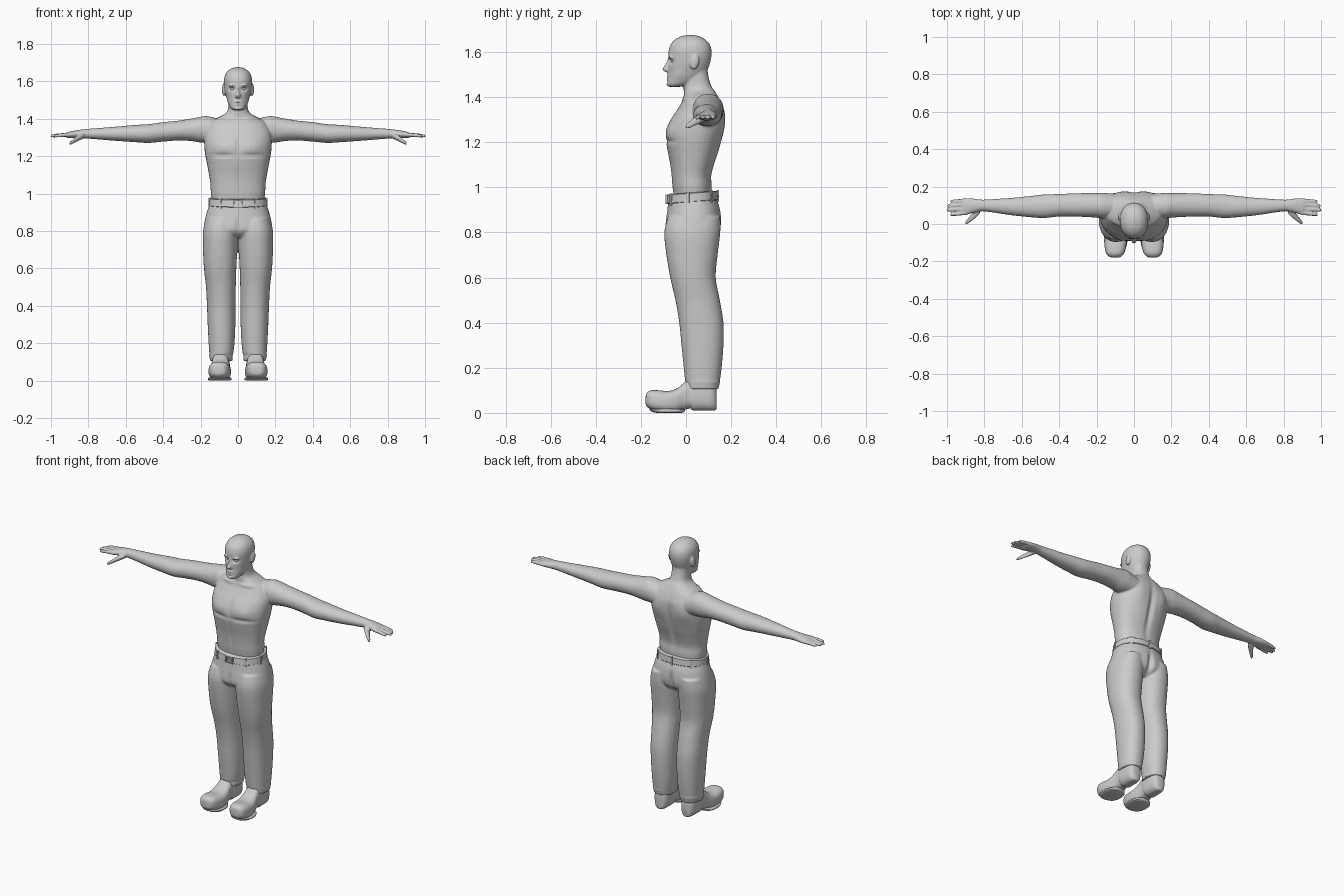
import bpy, bmesh
from math import sin, cos, pi, exp, copysign, atan2
from mathutils import Matrix, Vector


def spline(rows, sub=5):
    out = []
    for i in range(len(rows) - 1):
        p0, p1, p2, p3 = (rows[min(max(i + k, 0), len(rows) - 1)] for k in (-1, 0, 1, 2))
        for s in range(sub):
            t = s / sub
            out.append([b + .5 * t * (c - a + t * (2*a - 5*b + 4*c - d + t * (3*(b - c) + d - a)))
                        for a, b, c, d in zip(p0, p1, p2, p3)])
    return out + [rows[-1]]


def loft(bm, axis, rows, n=2.2, sx=1, seg=40, sub=5):
    """rows: position on axis, then min/max of the other two axes (in xyz order)."""
    rings = []
    for p, a0, a1, b0, b1 in spline(rows, sub):
        ring = []
        for k in range(seg):
            t = 2 * pi * k / seg
            a = (a0 + a1) / 2 + (a1 - a0) / 2 * copysign(abs(cos(t)) ** (2 / n), cos(t))
            b = (b0 + b1) / 2 + (b1 - b0) / 2 * copysign(abs(sin(t)) ** (2 / n), sin(t))
            x, y, z = {'x': (p, a, b), 'y': (a, p, b), 'z': (a, b, p)}[axis]
            ring.append(bm.verts.new((x * sx, y, z)))
        rings.append(ring)
    for r, q in zip(rings, rings[1:]):
        for k in range(seg):
            bm.faces.new((r[k], r[(k+1) % seg], q[(k+1) % seg], q[k]))
    bm.faces.new(rings[0])
    bm.faces.new(rings[-1])


def sym(rows):
    return [(z, -w, w, f, b) for z, w, f, b in rows]


def ball(bm, loc, size, rot=0):
    m = Matrix.Translation(loc) @ Matrix.Rotation(rot, 4, 'X') @ Matrix.Diagonal((*size, 1))
    bmesh.ops.create_uvsphere(bm, u_segments=24, v_segments=16, radius=1, matrix=m)


def box(bm, loc, size, rot=0):
    m = Matrix.Translation(loc) @ Matrix.Rotation(rot, 4, 'Z') @ Matrix.Diagonal((*size, 1))
    bmesh.ops.create_cube(bm, size=1, matrix=m)


def finish(bm, name, voxel=0, smooth=3, dents=()):
    bmesh.ops.recalc_face_normals(bm, faces=bm.faces)
    me = bpy.data.meshes.new(name)
    bm.to_mesh(me)
    bm.free()
    ob = bpy.data.objects.new(name, me)
    bpy.context.collection.objects.link(ob)
    if voxel:  # fuse the overlapping volumes into one surface
        r = ob.modifiers.new("fuse", 'REMESH')
        r.mode, r.voxel_size = 'VOXEL', voxel
        s = ob.modifiers.new("soften", 'SMOOTH')
        s.factor, s.iterations = .5, smooth
        dg = bpy.context.evaluated_depsgraph_get()
        ob.data = bpy.data.meshes.new_from_object(ob.evaluated_get(dg))
        ob.modifiers.clear()
    for v in ob.data.vertices:  # soft sculpting, mirrored in x
        x, y, z = v.co
        move = Vector()
        for (cx, cy, cz), (rx, ry, rz), off in dents:
            d = ((abs(x) - cx) / rx) ** 2 + ((y - cy) / ry) ** 2 + ((z - cz) / rz) ** 2
            if d < 6:
                move += exp(-d) * Vector((copysign(off[0], x), off[1], off[2]))
        v.co += move
    bpy.context.view_layer.objects.active = ob
    ob.select_set(True)
    bpy.ops.object.shade_smooth_by_angle(angle=.7)
    ob.select_set(False)
    return ob


# Bare upper body: torso and neck
bm = bmesh.new()
loft(bm, 'z', sym([(.93, .135, -.05, .11), (1, .145, -.06, .115), (1.05, .147, -.064, .113),
                   (1.1, .155, -.07, .125), (1.15, .164, -.08, .142), (1.2, .174, -.088, .156),
                   (1.25, .18, -.086, .167), (1.3, .18, -.068, .172), (1.34, .172, -.042, .17),
                   (1.38, .15, -.018, .155), (1.405, .11, -.01, .142), (1.425, .072, -.01, .13),
                   (1.45, .054, -.01, .112), (1.5, .05, -.01, .098), (1.54, .05, .01, .095)]), 2.3)
# Head, nose, brow, lips, ears
loft(bm, 'z', sym([(1.446, .026, -.076, -.02), (1.458, .04, -.086, .02), (1.48, .051, -.083, .06),
                   (1.51, .061, -.08, .09), (1.54, .069, -.08, .103), (1.57, .074, -.077, .111),
                   (1.6, .076, -.078, .114), (1.63, .071, -.07, .107), (1.652, .058, -.053, .09),
                   (1.668, .037, -.026, .063), (1.676, .012, .008, .03)]), 2.15)
loft(bm, 'z', sym([(1.577, .008, -.08, -.04), (1.55, .01, -.09, -.04), (1.531, .014, -.102, -.04),
                   (1.521, .018, -.105, -.04), (1.511, .014, -.09, -.04)]), 2, seg=20)
ball(bm, (0, -.077, 1.490), (.022, .01, .006))
ball(bm, (0, -.077, 1.479), (.019, .009, .006))
ball(bm, (0, -.072, 1.458), (.022, .015, .013))
for s in (1, -1):
    ball(bm, (s * .028, -.066, 1.577), (.024, .014, .007))
    ball(bm, (s * .076, .038, 1.555), (.010, .02, .034), -.2)
    # Arm and palm
    loft(bm, 'x', [(x, y - ry, y + ry, z - rz, z + rz) for x, y, z, ry, rz in [
        (.08, .095, 1.335, .06, .06), (.165, .098, 1.343, .068, .071), (.2, .1, 1.342, .066, .069),
        (.25, .101, 1.341, .064, .06), (.32, .102, 1.337, .062, .053), (.4, .1, 1.33, .06, .052),
        (.48, .095, 1.321, .063, .05), (.55, .093, 1.321, .057, .046), (.65, .093, 1.32, .047, .038),
        (.75, .097, 1.32, .036, .03), (.815, .099, 1.32, .031, .025), (.86, .098, 1.318, .038, .021),
        (.9, .093, 1.314, .045, .017), (.918, .092, 1.312, .04, .012)]], 2.1, s, 32)
    # Fingers
    for y0, y1, tip in ((.06, .05, .984), (.082, .074, 1.003), (.104, .097, .999), (.126, .12, .982)):
        L = tip - .89
        loft(bm, 'x', [(.89 + L * t, y0 + (y1 - y0) * t - r, y0 + (y1 - y0) * t + r,
                        1.315 - .008 * t * t - r, 1.315 - .008 * t * t + r)
                       for t, r in ((0, .011), (.4, .0108), (.8, .0095), (.94, .008), (1, .004))],
             2, s, 14, 3)
    # Thumb
    loft(bm, 'x', [(.825, .055, .105, 1.295, 1.325), (.85, .03, .08, 1.283, 1.315),
                   (.872, .013, .05, 1.272, 1.3), (.89, 0, .028, 1.263, 1.285),
                   (.903, -.006, .01, 1.26, 1.272)], 2, s, 18)
finish(bm, "bare_upper_body", .005, 3, [
    ((.085, -.08, 1.255), (.06, .06, .04), (0, -.008, 0)),      # chest
    ((0, -.09, 1.26), (.012, .06, .07), (0, .006, 0)),
    ((.08, -.08, 1.205), (.07, .06, .012), (0, .007, 0)),
    ((0, -.07, 1.08), (.01, .05, .09), (0, .004, 0)),
    ((.075, -.01, 1.392), (.06, .04, .01), (0, -.006, .003)),
    ((0, .16, 1.18), (.018, .08, .15), (0, -.013, 0)),          # spine
    ((.09, .16, 1.28), (.05, .06, .06), (0, .009, 0)),          # shoulder blades
    ((.03, -.075, 1.56), (.016, .03, .010), (0, .012, 0)),      # eye sockets
    ((.052, -.05, 1.5), (.018, .03, .02), (-.005, .005, 0)),    # cheeks
    ((0, -.08, 1.4845), (.02, .03, .003), (0, .004, 0)),        # mouth
    ((0, -.08, 1.467), (.02, .02, .005), (0, .005, 0)),
])

# Eyes
bm = bmesh.new()
for s in (1, -1):
    ball(bm, (s * .029, -.055, 1.56), (.012, .012, .009))
finish(bm, "eyes")

# Trousers
bm = bmesh.new()
loft(bm, 'z', sym([(.765, .11, -.05, .1), (.785, .16, -.078, .13), (.81, .182, -.092, .15),
                   (.85, .179, -.09, .157), (.9, .167, -.083, .152), (.94, .154, -.078, .14),
                   (.965, .147, -.07, .13)]), 2.3)
for s in (1, -1):
    loft(bm, 'z', [(.87, .01, .17, -.08, .152), (.8, .001, .187, -.096, .152), (.7, .004, .187, -.087, .14),
                   (.6, .009, .182, -.07, .132), (.5, .012, .171, -.047, .15), (.4, .013, .166, -.03, .166),
                   (.3, .014, .162, -.02, .166), (.2, .019, .157, -.01, .158), (.14, .026, .153, -.004, .15),
                   (.105, .03, .15, -.002, .144)], 2.2, s)
finish(bm, "trousers", .006, 4, [
    ((0, .15, .83), (.015, .06, .06), (0, -.02, 0)),            # seat seam
    ((0, -.09, .82), (.012, .05, .05), (0, .008, 0)),           # fly
    ((.09, .07, .135), (.12, .2, .008), (-.002, .002, 0)),      # hem fold
])

# Belt, tilted down to the front
tilt = lambda y: .956 + .075 * (y - .03)
bm = bmesh.new()
loft(bm, 'z', sym([(-.021, .152, -.081, .14), (-.018, .156, -.085, .143),
                   (.018, .153, -.081, .139), (.021, .149, -.077, .135)]), 2.3, seg=64, sub=1)
for v in bm.verts:
    v.co.z += tilt(v.co.y)
finish(bm, "belt")

# Belt loops and buckle
bm = bmesh.new()
for deg in (-55, -125, -8, -172, 45, 135, 90):
    t = deg * pi / 180
    x = .154 * copysign(abs(cos(t)) ** (2 / 2.3), cos(t))
    y = .029 + .112 * copysign(abs(sin(t)) ** (2 / 2.3), sin(t))
    box(bm, (x, y, tilt(y) - .003), (.01, .012, .052), atan2(sin(t) / .112, cos(t) / .154))
finish(bm, "belt_loops")
bm = bmesh.new()
for dz in (-.017, .017):
    box(bm, (0, -.086, tilt(-.086) + dz), (.05, .01, .007))
for dx in (-.022, .022):
    box(bm, (dx, -.086, tilt(-.086)), (.007, .01, .04))
box(bm, (.004, -.087, tilt(-.086)), (.036, .006, .005))
finish(bm, "belt_buckle")

# Shoes: upper with arched sole and heel
for s, side in ((1, "left"), (-1, "right")):
    bm = bmesh.new()
    loft(bm, 'y', [(-.179, .084, .116, .04, .072), (-.174, .068, .134, .028, .088),
                   (-.155, .052, .15, .015, .1), (-.12, .042, .157, .005, .1), (-.08, .038, .156, .001, .097),
                   (-.045, .04, .15, .003, .106), (-.015, .046, .142, .012, .128), (.005, .048, .139, .017, .145),
                   (.022, .047, .138, .02, .148), (.03, .045, .139, .011, .15), (.07, .044, .139, .01, .15),
                   (.11, .048, .135, .01, .145), (.13, .06, .123, .012, .125), (.136, .075, .108, .02, .1)],
         2.7, s, 40, 4)
    finish(bm, side + "_shoe")
    # Welt line around the front of the sole
    bm = bmesh.new()
    loft(bm, 'z', [(0, .045, .152, -.13, -.02), (.004, .036, .159, -.15, -.008),
                   (.014, .036, .159, -.163, -.004), (.018, .042, .154, -.16, -.01)], 2.4, s, 40, 2)
    finish(bm, side + "_shoe_sole")
